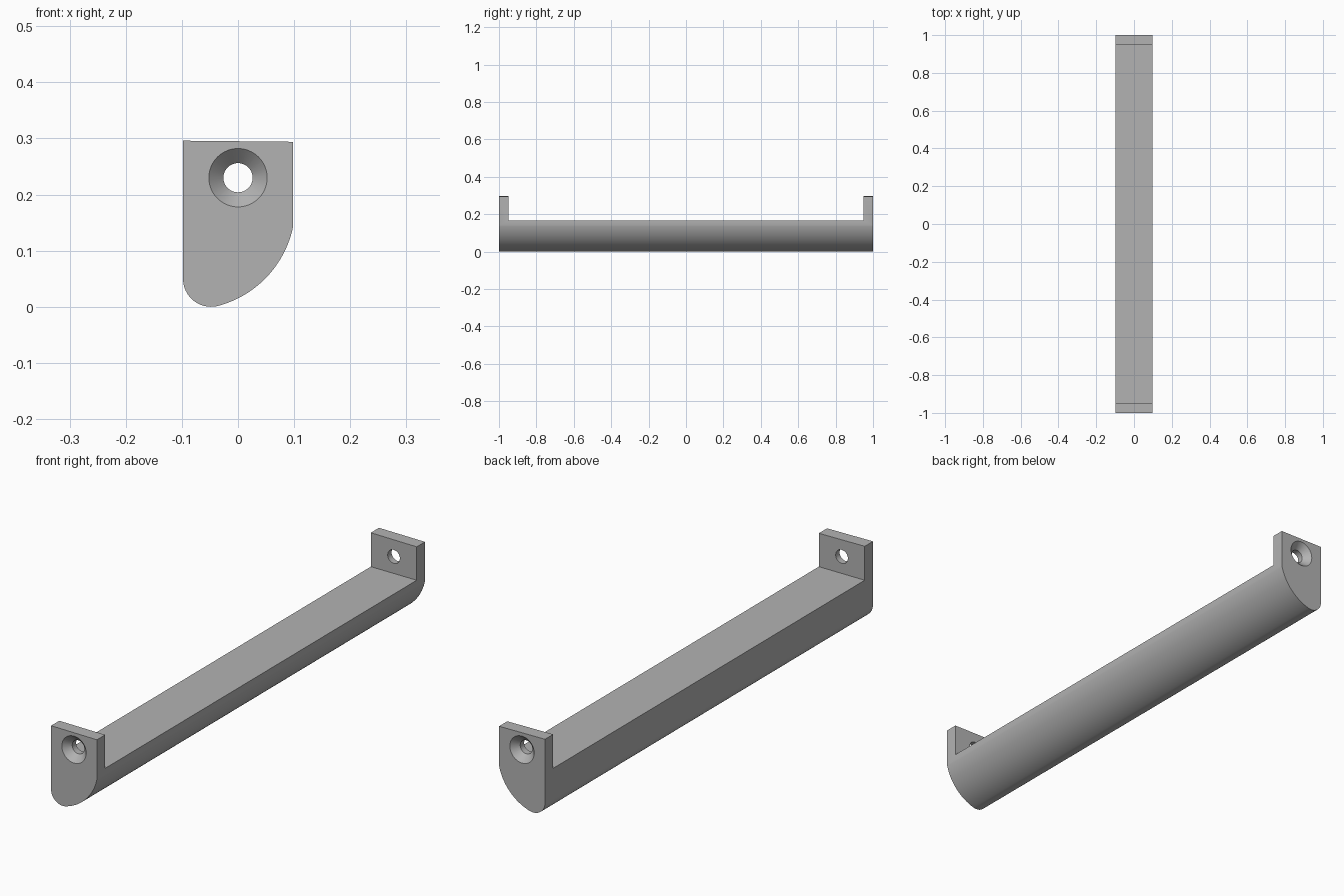
import bpy, bmesh
from math import sin, cos, pi, radians, sqrt, atan2

if "Cube" in bpy.data.objects:
    bpy.data.objects.remove(bpy.data.objects["Cube"], do_unlink=True)

grey = bpy.data.materials.new("plain grey")
grey.use_nodes = True
colour = (0.45, 0.45, 0.45, 1)
grey.diffuse_color = colour
grey.node_tree.nodes["Principled BSDF"].inputs["Base Color"].default_value = colour

HALF_W, HALF_L, BAR_TOP, PLATE = 0.098, 1.0, 0.165, 0.05
HOLE_Z, HOLE_R, SINK_R = 0.23, 0.026, 0.052


def arc(cx, cz, r, start, end, steps):
    return [(cx + r * cos(start + (end - start) * i / steps),
             cz + r * sin(start + (end - start) * i / steps)) for i in range(steps + 1)]


# Cross-section: small rounded toe blending into a wide curved side
toe_r, big_r, blend = 0.05, 0.185, radians(-75)
toe_x, toe_z = -HALF_W + toe_r, toe_r
big_x = toe_x - (big_r - toe_r) * cos(blend)
big_z = toe_z - (big_r - toe_r) * sin(blend)
reach = HALF_W - big_x
stop = atan2(-sqrt(big_r ** 2 - reach ** 2), reach)
profile = [(HALF_W, 0.294), (-HALF_W, 0.296)]
profile += arc(toe_x, toe_z, toe_r, -pi, blend, 20)
profile += arc(big_x, big_z, big_r, blend, stop, 32)[1:]

# Extrude the section along the whole length
bm = bmesh.new()
face = bm.faces.new([bm.verts.new((x, -HALF_L, z)) for x, z in profile])
extruded = bmesh.ops.extrude_face_region(bm, geom=[face])["geom"]
moved = [g for g in extruded if isinstance(g, bmesh.types.BMVert)]
bmesh.ops.translate(bm, verts=moved, vec=(0, 2 * HALF_L, 0))
bmesh.ops.recalc_face_normals(bm, faces=bm.faces)
mesh = bpy.data.meshes.new("bracket_bar")
bm.to_mesh(mesh)
bm.free()
bar = bpy.data.objects.new("bracket_bar", mesh)
bpy.context.collection.objects.link(bar)
mesh.materials.append(grey)


def cut(cutter):
    """Subtract a helper solid from the bar, then discard it."""
    cutter.hide_render = True
    bpy.ops.object.select_all(action='DESELECT')
    bar.select_set(True)
    bpy.context.view_layer.objects.active = bar
    mod = bar.modifiers.new("cut", 'BOOLEAN')
    mod.operation, mod.solver, mod.object = 'DIFFERENCE', 'EXACT', cutter
    bpy.ops.object.modifier_apply(modifier=mod.name)
    bpy.data.objects.remove(cutter, do_unlink=True)


# Recess above the bar, leaving an upright plate at each end
bpy.ops.mesh.primitive_cube_add(size=1, location=(0, 0, BAR_TOP + 0.5))
recess = bpy.context.object
recess.scale = (1, 2 * (HALF_L - PLATE), 1)
bpy.context.view_layer.update()
cut(recess)

# Countersunk screw hole through each end plate
for side in (-1, 1):
    turn = (-side * pi / 2, 0, 0)
    bpy.ops.mesh.primitive_cylinder_add(vertices=64, radius=HOLE_R, depth=0.2,
                                        location=(0, side * HALF_L, HOLE_Z), rotation=turn)
    cut(bpy.context.object)
    out, inn = 0.02, 0.04
    bpy.ops.mesh.primitive_cone_add(vertices=64, radius1=SINK_R - inn, radius2=SINK_R + out,
                                    depth=out + inn, rotation=turn,
                                    location=(0, side * (HALF_L + (out - inn) / 2), HOLE_Z))
    cut(bpy.context.object)

bar.select_set(True)
bpy.context.view_layer.objects.active = bar
bpy.ops.object.shade_smooth_by_angle(angle=radians(25))
